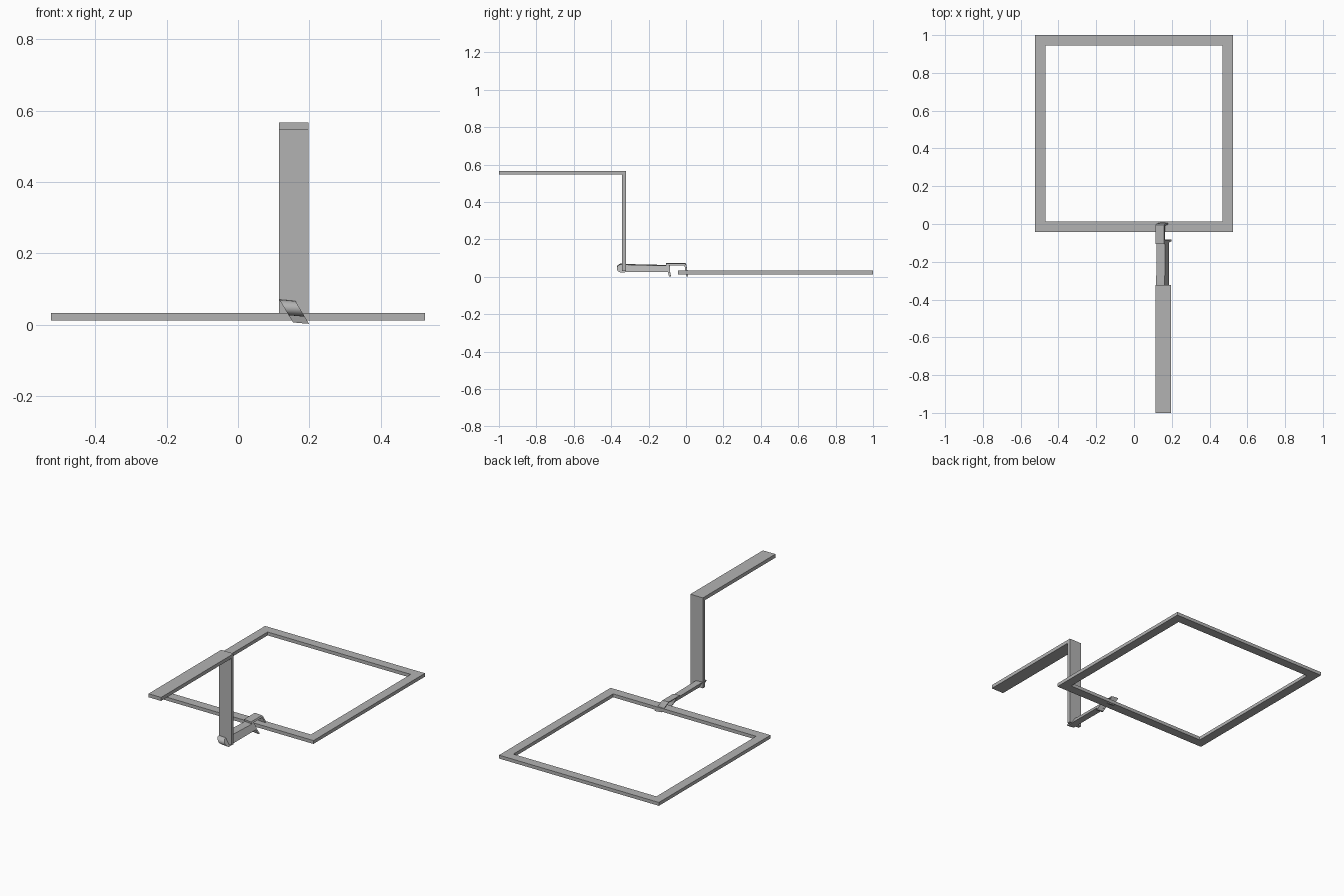
import bpy, bmesh, math

cube = bpy.data.objects.get("Cube")
if cube:
    bpy.data.objects.remove(cube, do_unlink=True)

steel = bpy.data.materials.new("plain grey")
steel.use_nodes = True
GREY = (0.45, 0.45, 0.45, 1)
steel.diffuse_color = GREY
steel.node_tree.nodes["Principled BSDF"].inputs["Base Color"].default_value = GREY


def finish(name, bm):
    bmesh.ops.recalc_face_normals(bm, faces=bm.faces)
    mesh = bpy.data.meshes.new(name)
    bm.to_mesh(mesh)
    bm.free()
    mesh.materials.append(steel)
    obj = bpy.data.objects.new(name, mesh)
    bpy.context.collection.objects.link(obj)
    return obj


def extrude_profile(name, points, offset):
    """Fill a closed outline and extrude it along the offset."""
    bm = bmesh.new()
    face = bm.faces.new([bm.verts.new(p) for p in points])
    new = bmesh.ops.extrude_face_region(bm, geom=[face], use_keep_orig=True)["geom"]
    verts = [g for g in new if isinstance(g, bmesh.types.BMVert)]
    bmesh.ops.translate(bm, verts=verts, vec=offset)
    return finish(name, bm)


# Flat square frame with mitred corners
bm = bmesh.new()
W, Y0, Y1, BAR = 0.523, -0.042, 1.0, 0.055
rings = []
for z in (0.013, 0.033):
    for d in (0, BAR):
        rings.append([bm.verts.new(p) for p in (
            (-W + d, Y0 + d, z), (W - d, Y0 + d, z),
            (W - d, Y1 - d, z), (-W + d, Y1 - d, z))])
low_out, low_in, top_out, top_in = rings
for a, b in ((low_out, low_in), (top_out, top_in), (low_out, top_out), (low_in, top_in)):
    for i in range(4):
        j = (i + 1) % 4
        bm.faces.new((a[i], a[j], b[j], b[i]))
finish("square_frame", bm)

# Bent upright with a horizontal handle strip
X = 0.115
bent = [(-1, 0.567), (-0.322, 0.567), (-0.322, 0.032),
        (-0.343, 0.032), (-0.343, 0.546), (-1, 0.546)]
extrude_profile("bent_handle", [(X, y, z) for y, z in bent], (0.082, 0, 0))


# Tilted coupling: side outlines lean toward +x as they go down
def lean(profile):
    return [(X + (0.072 - z) * 0.6, y, z) for y, z in profile]


curl = [(-0.344 + 0.026 * math.cos(a), 0.049 + 0.022 * math.sin(a))
        for a in (math.radians(90 + 18 * i) for i in range(11))]
arm = curl + [(-0.30, 0.031), (-0.085, 0.031), (-0.085, 0.063), (-0.30, 0.068)]
hook = [(-0.106, 0.074), (-0.004, 0.074), (0.002, 0.066), (0.011, 0.007),
        (0.002, 0.007), (-0.008, 0.065), (-0.092, 0.065), (-0.081, 0.007),
        (-0.091, 0.007), (-0.106, 0.062)]
for name, profile in (("coupling_arm", arm), ("frame_hook", hook)):
    obj = extrude_profile(name, lean(profile), (0.045, 0, -0.004))
    bpy.ops.object.select_all(action='DESELECT')
    obj.select_set(True)
    bpy.context.view_layer.objects.active = obj
    bpy.ops.object.shade_smooth_by_angle(angle=math.radians(30))
